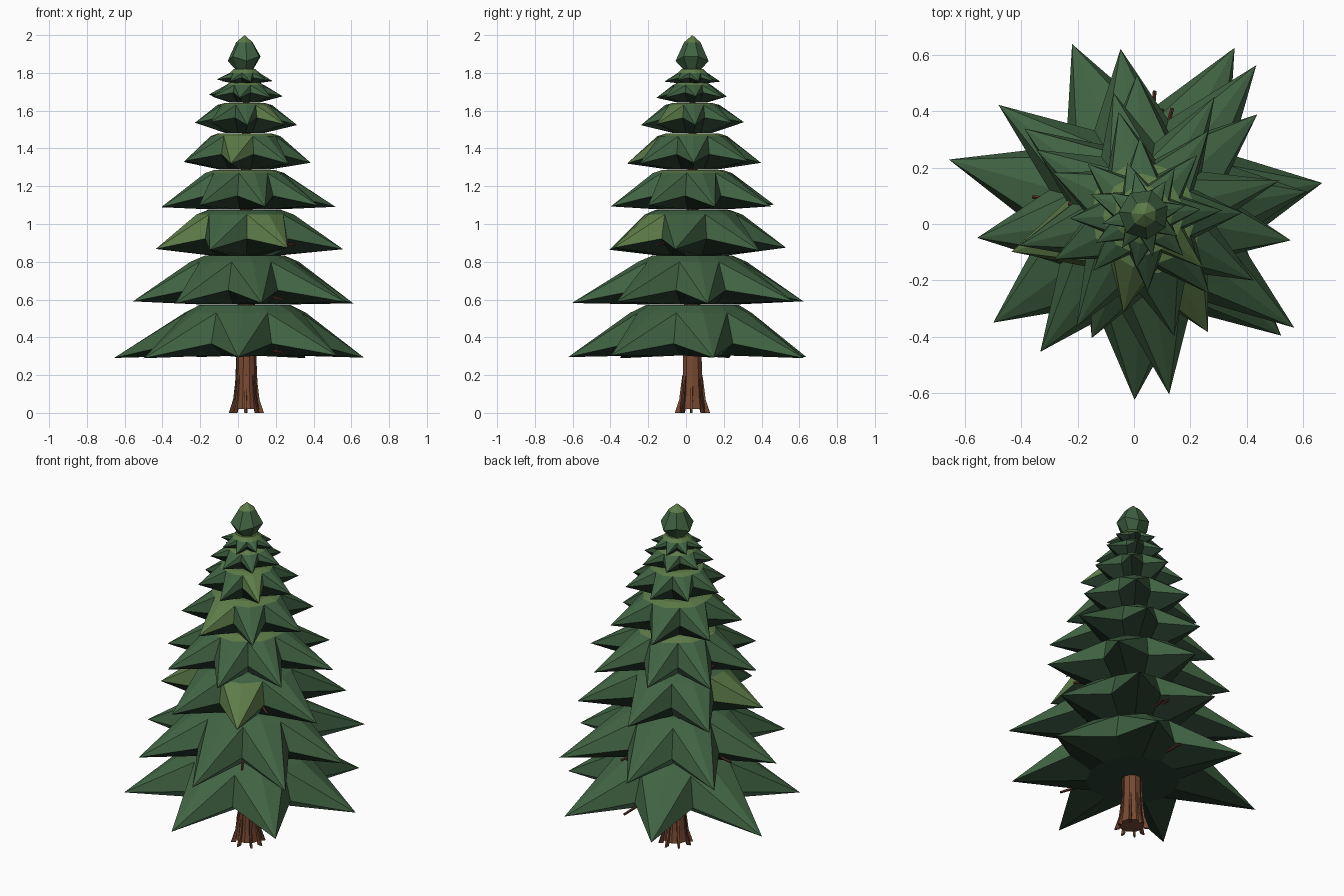
import bpy, bmesh, math, random
from mathutils import Vector

if "Cube" in bpy.data.objects:
    bpy.data.objects.remove(bpy.data.objects["Cube"])

random.seed(4)
CX, CY = 0.035, 0.034


def material(name, rgb):
    m = bpy.data.materials.new(name)
    m.diffuse_color = (*rgb, 1)
    m.use_nodes = True
    m.node_tree.nodes["Principled BSDF"].inputs["Base Color"].default_value = m.diffuse_color
    return m


GREEN = material("needle_green", (0.052, 0.125, 0.056))
LIGHT = material("light_needle_green", (0.11, 0.2, 0.065))
SHADE = material("shaded_underside", (0.022, 0.05, 0.028))
BARK = material("bark_brown", (0.19, 0.068, 0.032))
DARK = material("dark_bark", (0.09, 0.03, 0.02))


def finish(name, bm, mats, shift=0):
    bmesh.ops.recalc_face_normals(bm, faces=bm.faces)
    me = bpy.data.meshes.new(name)
    bm.to_mesh(me)
    bm.free()
    for m in mats:
        me.materials.append(m)
    ob = bpy.data.objects.new(name, me)
    ob.location.x = shift
    bpy.context.collection.objects.link(ob)
    return ob


def polar(bm, r, deg, z):
    a = math.radians(deg)
    return bm.verts.new((CX + r * math.cos(a), CY + r * math.sin(a), z))


def skin(bm, a, b):
    n = len(a)
    return [bm.faces.new((a[i], a[(i + 1) % n], b[(i + 1) % n], b[i])) for i in range(n)]


# One star-shaped branch tier: cap, shoulder, drooping points and a dark underside
def tier(name, n, start, radii, z_under, z_tip, z_sh, z_top, r_sh, light, lit_cap):
    bm = bmesh.new()
    cap, sh, rim, under = [], [], [], []
    step = 360 / n
    R = sum(radii) / len(radii)
    for i in range(n):
        a = start + i * step
        r = radii[i % len(radii)] * 1.012
        for k in (0, 1):
            ang = a + k * step / 2
            cap.append(polar(bm, r_sh * 0.74, ang, z_top))
            sh.append(polar(bm, r_sh * (1.0 if k == 0 else 0.95), ang, z_sh))
            if k == 0:
                rim.append(polar(bm, r, ang, z_tip + random.uniform(-0.012, 0.006)))
            else:
                rim.append(polar(bm, R * 0.56, ang, z_tip + (z_sh - z_tip) * 0.29))
            under.append(polar(bm, R * 0.38, ang, z_under))
    bm.faces.new(cap).material_index = lit_cap
    for f in skin(bm, cap, sh):
        f.material_index = lit_cap
    m = 2 * n
    for i in range(0, m, 2):
        lit = random.random() < light
        for j in (i + 1, (i - 1) % m):
            # flat top of the point, then its falling side, then its underside
            for tri in ((sh[i], rim[i], sh[j]), (sh[j], rim[i], rim[j])):
                bm.faces.new(tri).material_index = int(lit)
            bm.faces.new((rim[i], rim[j], under[j], under[i])).material_index = 2
    bm.faces.new(under).material_index = 2
    finish(name, bm, (GREEN, LIGHT, SHADE))


# points, start angle, tip radii, underside z, tip z, shoulder z, top z, shoulder radius, light share, light cap
TIERS = [
    (7, 10, (.635, .665, .648, .71, .65, .651, .642), .305, .30, .53, .572, .33, 0, 0),
    (8, 8, (.575, .655, .586, .638, .59, .603, .637, .66), .574, .588, .80, .832, .29, 0, 0),
    (7, -10, (.523, .53, .49, .515, .483, .47, .47), .834, .87, 1.05, 1.075, .265, .5, 0),
    (8, 14, (.49, .48, .44, .44, .45, .46, .44, .45), 1.077, 1.10, 1.27, 1.287, .215, .1, 1),
    (7, 1, (.345, .37, .37, .35, .35, .35, .36), 1.289, 1.33, 1.465, 1.48, .19, .2, 1),
    (8, 3, (.275, .28, .27, .265, .26, .265, .27, .28), 1.482, 1.535, 1.63, 1.64, .145, .2, 1),
    (7, 5, (.20, .195, .19), 1.642, 1.68, 1.735, 1.75, .105, 0, 1),
    (8, 12, (.15, .14), 1.743, 1.765, 1.80, 1.82, .08, 0, 1),
]
for i, t in enumerate(TIERS):
    tier(f"branch_tier_{i + 1}", *t)

# Crown bud at the top
bm = bmesh.new()
N = 7
rings = []
for r, z, jag in ((.048, 1.818, 0), (.09, 1.875, .012), (.045, 1.962, 0)):
    rings.append([polar(bm, r, 20 + i * 360 / N, z + jag * (-1) ** i) for i in range(N)])
bm.faces.new(rings[0])
for a, b in zip(rings, rings[1:]):
    skin(bm, a, b)
tip = polar(bm, 0, 0, 2.0)
for i in range(N):
    bm.faces.new((rings[-1][i], rings[-1][(i + 1) % N], tip)).material_index = 1
finish("crown_bud", bm, (GREEN, LIGHT))

# Trunk, tapering up into the tiers
bm = bmesh.new()
N = 10
rings = [[polar(bm, r, i * 360 / N, z) for i in range(N)]
         for r, z in ((.07, 0.02), (.06, .09), (.053, .2), (.05, .4), (.03, 1.2), (.012, 1.81))]
bm.faces.new(rings[0])
for a, b in zip(rings, rings[1:]):
    skin(bm, a, b)
bm.faces.new(rings[-1])
finish("trunk", bm, (BARK,), .009)


# Bark ridges that flare into root toes
bm = bmesh.new()
for i in range(8):
    a = i * 45 + random.uniform(-8, 8)
    top = random.choice((.2, .3, .36))
    rows = []
    for out, z, w in ((.093, 0.0, 4), (.07, .07, 8), (.059, .16, 8), (.053, top, 5)):
        rows.append([polar(bm, out - .025, a - w, z), polar(bm, out, a - w * .7, z),
                     polar(bm, out, a + w * .7, z), polar(bm, out - .025, a + w, z)])
    bm.faces.new(rows[0])
    for p, q in zip(rows, rows[1:]):
        for f in skin(bm, p, q):
            f.material_index = i % 3 == 1
    bm.faces.new(rows[-1])
finish("bark_ridges", bm, (BARK, DARK), .009)


# Bare twigs poking out in the gaps between branch points
def twig(bm, ang, r0, r1, z0, z1):
    a = math.radians(ang)
    p = Vector((CX + r0 * math.cos(a), CY + r0 * math.sin(a), z0))
    q = Vector((CX + r1 * math.cos(a), CY + r1 * math.sin(a), z1))
    d = q - p
    res = bmesh.ops.create_cone(bm, cap_ends=True, segments=5, radius1=.011, radius2=.007, depth=d.length)
    rot = d.to_track_quat('Z', 'Y').to_matrix()
    for v in res["verts"]:
        v.co = rot @ v.co + (p + q) / 2


bm = bmesh.new()
for ang, r, z in ((85, .44, .32), (-50, .40, .32), (-62, .42, .32), (171, .40, .60),
                  (-59, .39, .60), (75, .39, .60), (80, .38, .61),
                  (-35, .32, .89), (172, .27, 1.12)):
    twig(bm, ang, .04, r, z + .04, z)
finish("twigs", bm, (DARK,))
